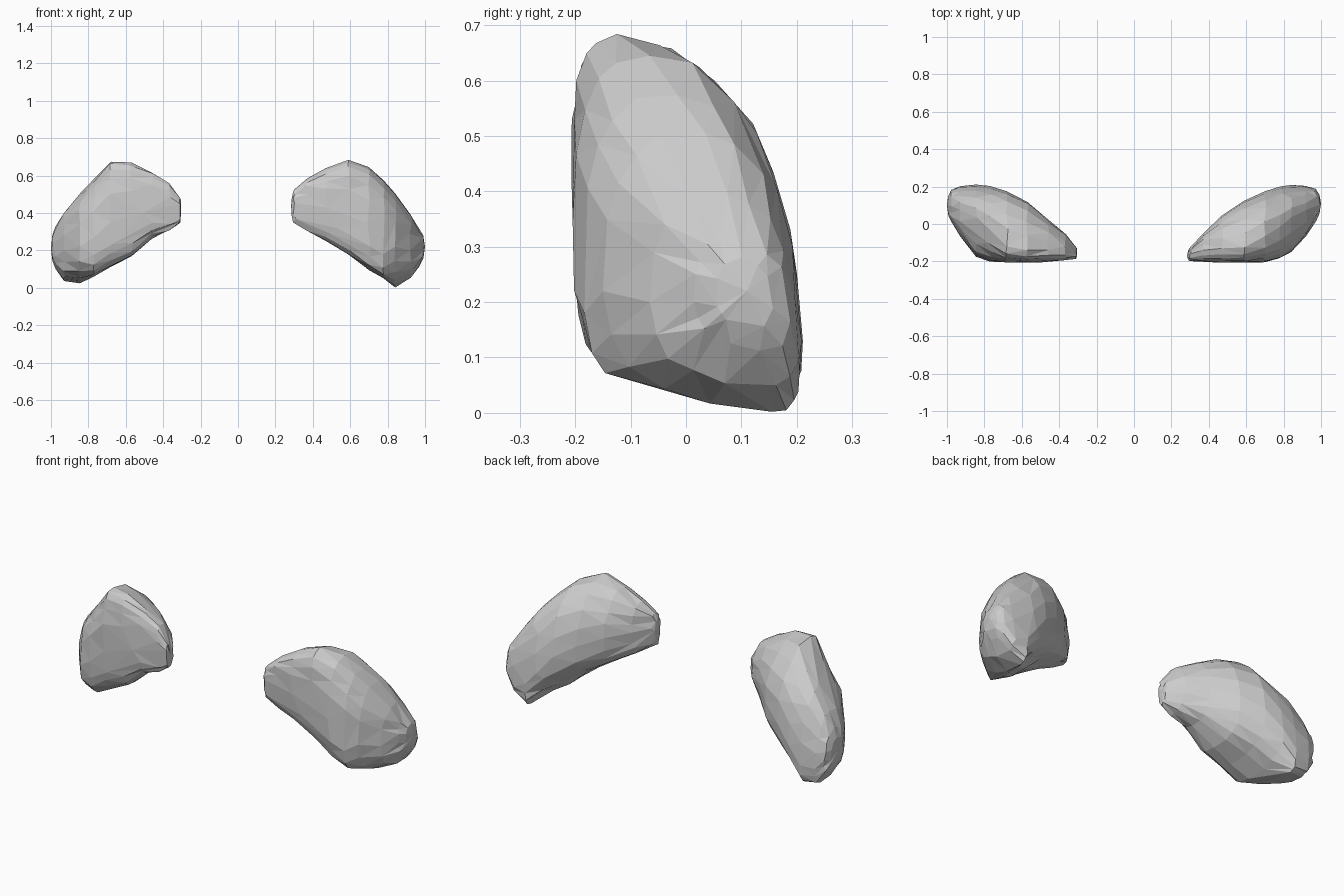
import bpy, bmesh, math, random

random.seed(4)
SEG = 20
# roundness of the four quarters: front-top, top-back, back-bottom, bottom-front
POWER = (0.68, 1.0, 0.72, 0.64)
POWER_OUTER = (0.72, 1.0, 0.72, 0.85)

# Each cross-section: x, then (y, z) of its front, top, back and bottom extremes
RIGHT = [
    (0.300, -0.196, 0.44, -0.160, 0.525, -0.125, 0.45, -0.160, 0.350),
    (0.370, -0.203, 0.44, -0.140, 0.585, -0.050, 0.44, -0.140, 0.305),
    (0.470, -0.207, 0.43, -0.130, 0.640, 0.045, 0.42, -0.110, 0.250),
    (0.590, -0.207, 0.40, -0.125, 0.684, 0.125, 0.37, -0.090, 0.178),
    (0.700, -0.203, 0.33, -0.065, 0.645, 0.175, 0.30, -0.090, 0.095),
    (0.780, -0.182, 0.26, -0.015, 0.573, 0.200, 0.20, -0.060, 0.050),
    (0.840, -0.150, 0.22, 0.035, 0.505, 0.209, 0.13, 0.155, 0.002),
    (0.920, -0.065, 0.20, 0.075, 0.395, 0.203, 0.13, 0.145, 0.050),
    (0.970, 0.015, 0.20, 0.095, 0.315, 0.188, 0.18, 0.120, 0.115),
]
LEFT = [
    (0.312, -0.185, 0.42, -0.160, 0.480, -0.125, 0.43, -0.160, 0.345),
    (0.370, -0.192, 0.43, -0.150, 0.560, -0.055, 0.44, -0.140, 0.310),
    (0.460, -0.202, 0.43, -0.140, 0.615, 0.025, 0.42, -0.110, 0.262),
    (0.570, -0.207, 0.40, -0.140, 0.670, 0.118, 0.37, -0.080, 0.168),
    (0.680, -0.205, 0.35, -0.120, 0.674, 0.175, 0.31, -0.080, 0.112),
    (0.770, -0.201, 0.27, -0.025, 0.580, 0.203, 0.22, -0.060, 0.060),
    (0.845, -0.175, 0.22, 0.035, 0.505, 0.211, 0.13, 0.165, 0.024),
    (0.930, -0.065, 0.20, 0.075, 0.400, 0.202, 0.13, 0.150, 0.036),
    (0.975, 0.010, 0.20, 0.095, 0.330, 0.183, 0.18, 0.120, 0.100),
]


def section(row):
    """Ring through the four extremes, joined by rounded quarter arcs."""
    x, yf, zf, yt, zt, yb, zb, yd, zd = row
    ext = [(yf, zf), (yt, zt), (yb, zb), (yd, zd)]
    power = POWER_OUTER if x > 0.8 else POWER
    pts = []
    per = SEG // 4
    for q in range(4):
        a, b = ext[q], ext[(q + 1) % 4]
        for i in range(per):
            t = i / per * math.pi / 2
            c, s = math.cos(t) ** power[q], math.sin(t) ** power[q]
            # even quarters leave a side extreme, odd ones leave top or bottom
            if q % 2 == 0:
                y, z = b[0] + (a[0] - b[0]) * c, a[1] + (b[1] - a[1]) * s
            else:
                y, z = a[0] + (b[0] - a[0]) * s, b[1] + (a[1] - b[1]) * c
            k = 0.007 if i else 0
            pts.append((x + random.uniform(-k, k), y + random.uniform(-k, k) * 0.5,
                        max(0, z + random.uniform(-k, k))))
    return pts


def shrunk(ring, tip):
    """Smaller ring close to an end, so the end is rounded off."""
    return [(p[0] + (tip[0] - p[0]) * 0.7,
             p[1] + (tip[1] - p[1]) * 0.4,
             p[2] + (tip[2] - p[2]) * 0.4) for p in ring]


def lobe(name, rows, side, inner, outer):
    bm = bmesh.new()

    def vert(p):
        return bm.verts.new((side * p[0], p[1], p[2]))

    loops = [section(r) for r in rows]
    loops = [shrunk(loops[0], inner)] + loops + [shrunk(loops[-1], outer)]
    rings = [[vert(p) for p in loop] for loop in loops]
    for r0, r1 in zip(rings, rings[1:]):
        for i in range(SEG):
            j = (i + 1) % SEG
            bm.faces.new((r0[i], r0[j], r1[j], r1[i]))
    # faceted rounded ends
    for ring, tip in ((rings[0], inner), (rings[-1], outer)):
        v = vert(tip)
        for i in range(SEG):
            bm.faces.new((ring[i], ring[(i + 1) % SEG], v))
    bmesh.ops.triangulate(bm, faces=bm.faces[:], quad_method='SHORT_EDGE')
    bmesh.ops.recalc_face_normals(bm, faces=bm.faces[:])
    me = bpy.data.meshes.new(name)
    bm.to_mesh(me)
    bm.free()
    ob = bpy.data.objects.new(name, me)
    bpy.context.collection.objects.link(ob)
    # irregular stone-like facets
    dec = ob.modifiers.new("facets", 'DECIMATE')
    dec.ratio = 0.75


# Two faceted stone-like lobes, nearly mirror images
lobe("right_lobe", RIGHT, 1, (0.284, -0.170, 0.44), (1.0, 0.11, 0.22))
lobe("left_lobe", LEFT, -1, (0.305, -0.155, 0.42), (1.0, 0.10, 0.21))
